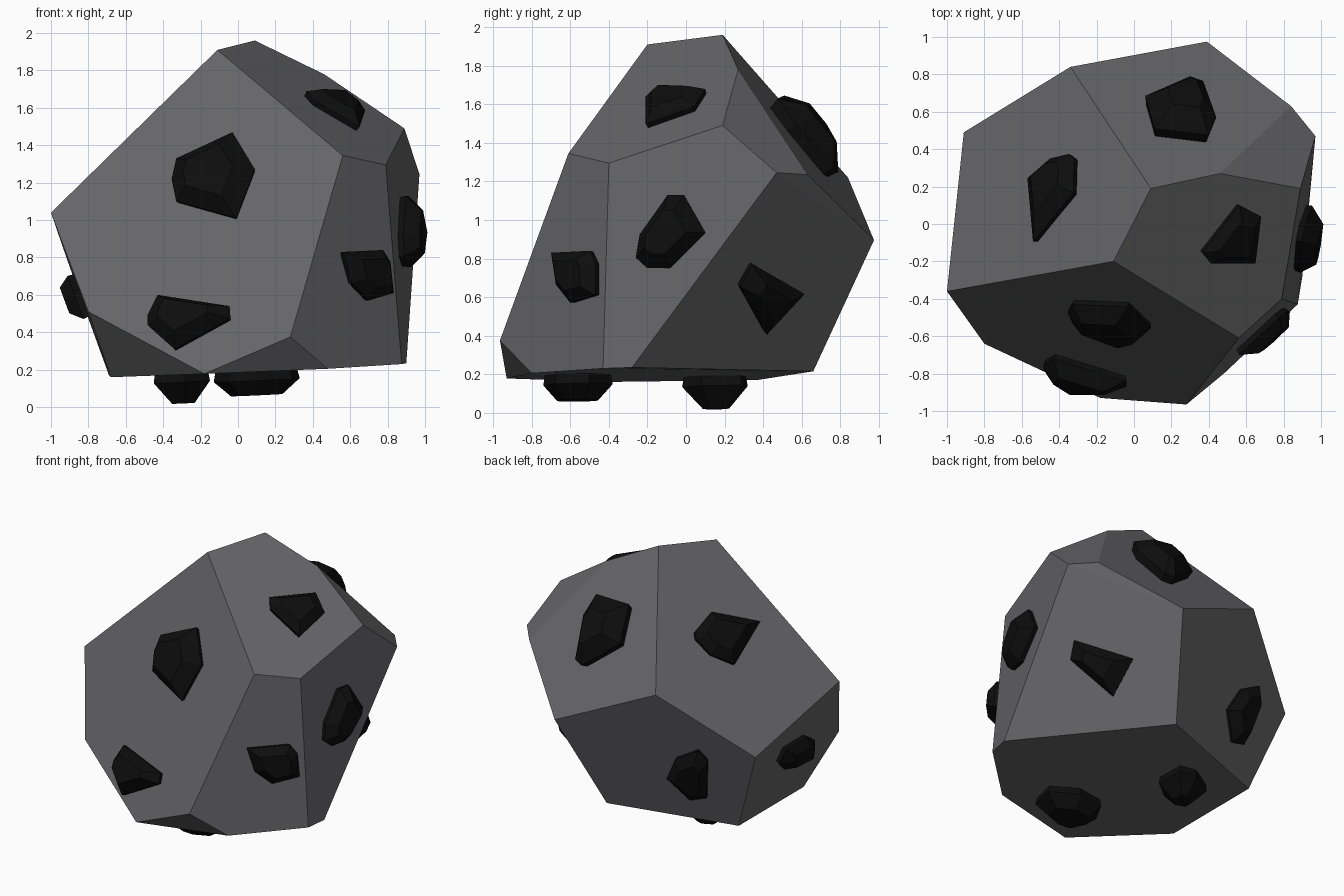
import bpy, bmesh
from mathutils import Vector, Matrix

if "Cube" in bpy.data.objects:
    bpy.data.objects.remove(bpy.data.objects["Cube"])


def material(name, rgb):
    m = bpy.data.materials.new(name)
    m.diffuse_color = (*rgb, 1)
    m.use_nodes = True
    m.node_tree.nodes["Principled BSDF"].inputs["Base Color"].default_value = m.diffuse_color
    return m


STONE = material("grey stone", (0.13, 0.13, 0.138))
COAL = material("black coal", (0.004, 0.004, 0.004))


def hull(name, points, mat):
    """Flat-faced convex solid around the points."""
    bm = bmesh.new()
    for p in points:
        bm.verts.new(p)
    res = bmesh.ops.convex_hull(bm, input=bm.verts[:])
    junk = [g for g in set(res["geom_interior"] + res["geom_unused"])
            if isinstance(g, bmesh.types.BMVert)]
    if junk:
        bmesh.ops.delete(bm, geom=junk, context='VERTS')
    bmesh.ops.dissolve_limit(bm, angle_limit=0.05, verts=bm.verts[:], edges=bm.edges[:])
    bmesh.ops.recalc_face_normals(bm, faces=bm.faces[:])
    me = bpy.data.meshes.new(name)
    bm.to_mesh(me)
    bm.free()
    me.materials.append(mat)
    ob = bpy.data.objects.new(name, me)
    bpy.context.collection.objects.link(ob)
    return ob


# corners of the boulder
C = {k: Vector(v) for k, v in dict(
    A=(-.11, -.20, 1.91), B=(.09, .19, 1.96), C=(.46, .27, 1.78), D=(.89, .19, 1.49),
    E=(.97, .47, 1.245), E2=(.84, .63, 1.235), F=(.56, -.61, 1.345), G=(.79, -.40, 1.295),
    H=(-1, -.36, 1.04), I=(-.80, -.64, .51), J=(-.68, -.40, .16), K=(-.18, -.93, .178),
    L=(.28, -.965, .375), M=(.48, -.80, .205), N=(.875, -.43, .23), N2=(.90, -.28, .235),
    P=(.39, .975, .895), Q=(.185, .66, .215), R=(-.69, .37, .17), S=(-.34, .84, 1.22),
    T=(-.91, .49, .778)).items()}
hull("boulder", C.values(), STONE)

# drawing directions for the lump outlines: (right, up)
VIEWS = dict(
    front=((1, 0, 0), (0, 0, 1)), side=((0, 1, 0), (0, 0, 1)), top=((1, 0, 0), (0, 1, 0)),
    below=((-.76, .65, 0), (.325, .38, .866)), left=((-.829, -.559, 0), (.236, -.350, .906)))


def lump(name, face, view, outline, height, shrink=.6, mid=.03):
    """Faceted chunk: outline projected on a boulder face, narrowing outwards."""
    a, b, c = (C[k] for k in face.split())
    n = (b - a).cross(c - a).normalized()
    if n.dot(a - Vector((0, 0, 1))) < 0:
        n = -n
    right, up = (Vector(v) for v in VIEWS[view])
    look = right.cross(up)
    ring = []
    for u, v in outline:
        p = right * u + up * v
        ring.append(p + look * ((n.dot(a) + mid - n.dot(p)) / n.dot(look)))
    centre = sum(ring, Vector()) / len(ring)
    pts = list(ring)
    pts += [centre + (p - centre) * .9 - n * .1 for p in ring]
    pts += [centre + (p - centre) * shrink + n * (height - mid) for p in ring]
    hull(name, pts, COAL)


# coal lumps on each face
lump("front_upper_lump", "A H K", "front",
     [(-.33, 1.33), (-.03, 1.47), (.09, 1.27), (-.01, 1.01), (-.33, 1.10), (-.355, 1.22)], .11)
lump("front_lower_lump", "A H K", "front",
     [(-.485, .49), (-.43, .60), (-.045, .54), (-.04, .475), (-.34, .31), (-.485, .44)], .11)
lump("front_right_lump", "F G M", "side",
     [(-.70, .83), (-.50, .84), (-.47, .775), (-.47, .61), (-.60, .57), (-.675, .665)], .09)
lump("right_lump", "G E N2", "side",
     [(-.26, .805), (-.24, .925), (-.095, 1.13), (-.01, 1.13), (.10, .935), (-.085, .75), (-.2, .75)], .11)
lump("back_right_lump", "E P N2", "side",
     [(.28, .655), (.345, .77), (.615, .615), (.42, .405)], .10, .5)
lump("top_right_lump", "A F D", "top",
     [(.365, -.155), (.565, .10), (.68, .04), (.65, -.21), (.41, -.21)], .08)
lump("top_back_lump", "B S P", "top",
     [(.06, .685), (.30, .79), (.37, .765), (.44, .57), (.40, .475), (.11, .51)], .15, .5, .06)
lump("top_left_lump", "A T S", "top",
     [(-.57, .245), (-.45, .35), (-.345, .375), (-.32, .355), (-.325, .165), (-.54, -.095)], .09)
lump("back_left_lump", "S T Q", "below",
     [(.635, .592), (.729, .732), (.842, .752), (.849, .652), (.736, .358), (.662, .372)], .09)
lump("left_lump", "T H J", "left",
     [(.635, .279), (.681, .372), (.815, .459), (.868, .439), (.855, .339), (.668, .239)], .09)
lump("bottom_back_lump", "J R N2", "top",
     [(-.15, .08), (-.16, .29), (-.28, .32), (-.45, .22), (-.45, .05), (-.28, -.02)], .165, .4, .05)
lump("bottom_front_lump", "J R N2", "top",
     [(-.13, -.55), (-.05, -.40), (.15, -.38), (.33, -.50), (.29, -.68), (.1, -.74), (-.05, -.72)],
     .13, .6, .05)
